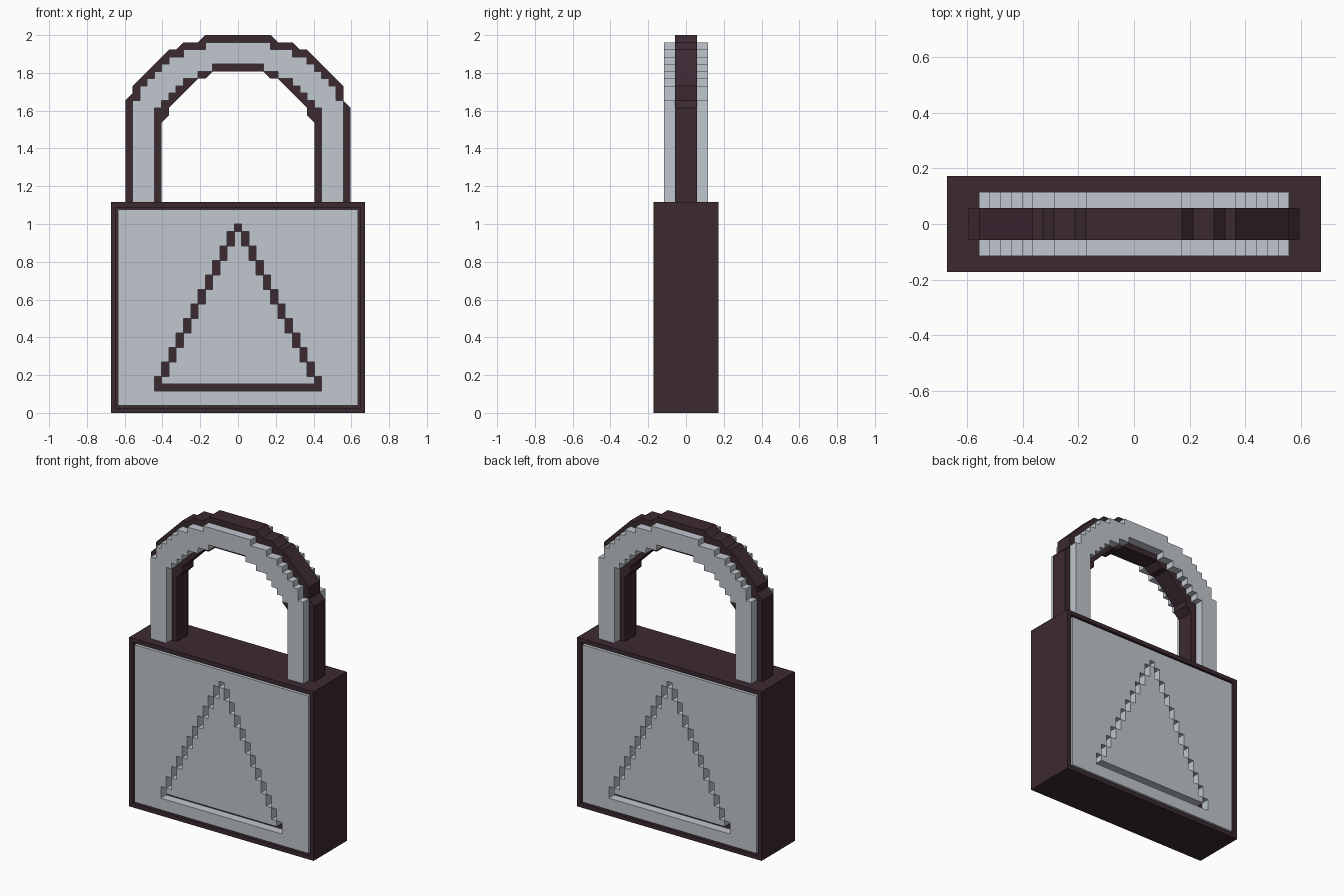
import bpy, bmesh
from mathutils import Vector

if "Cube" in bpy.data.objects:
    bpy.data.objects.remove(bpy.data.objects["Cube"])

U = 2 / 52  # grid cell: the whole padlock is 52 cells tall


def material(name, rgb):
    m = bpy.data.materials.new(name)
    m.diffuse_color = (*rgb, 1)
    m.use_nodes = True
    m.node_tree.nodes["Principled BSDF"].inputs["Base Color"].default_value = m.diffuse_color
    return m


DARK = material("dark_metal", (0.045, 0.023, 0.031))
LIGHT = material("light_metal", (0.53, 0.57, 0.62))


def add_object(name, bm, mat, mirror=(False, False, False)):
    bmesh.ops.recalc_face_normals(bm, faces=bm.faces)
    mesh = bpy.data.meshes.new(name)
    bm.to_mesh(mesh)
    bm.free()
    mesh.materials.append(mat)
    ob = bpy.data.objects.new(name, mesh)
    bpy.context.collection.objects.link(ob)
    if any(mirror):
        mod = ob.modifiers.new("mirror", 'MIRROR')
        mod.use_axis = mirror
        mod.merge_threshold = 0.0005
    return ob


def prism(name, outline, y0, y1, mat, mirror=(False, False, False)):
    """Extrude an (x, z) outline in cells from y0 to y1; seam walls on x = 0 are dropped if mirrored."""
    bm = bmesh.new()
    face = bm.faces.new([bm.verts.new((x * U, y0 * U, z * U)) for x, z in outline])
    ext = bmesh.ops.extrude_face_region(bm, geom=[face], use_keep_orig=True)["geom"]
    bmesh.ops.translate(bm, vec=(0, (y1 - y0) * U, 0),
                        verts=[g for g in ext if isinstance(g, bmesh.types.BMVert)])
    bmesh.ops.recalc_face_normals(bm, faces=bm.faces)
    if mirror[0]:
        seam = [f for f in bm.faces if all(abs(v.co.x) < 1e-6 for v in f.verts)]
        bmesh.ops.delete(bm, geom=seam, context='FACES')
    return add_object(name, bm, mat, mirror)


def stairs(steps):
    """Turn (x0, x1, z) treads into stepped outline points."""
    return [p for x0, x1, z in steps for p in ((x0, z), (x1, z))]


# Body: dark box with a recessed panel on front and back
bm = bmesh.new()
bmesh.ops.create_cube(bm, size=1)
for v in bm.verts:
    v.co = Vector((v.co.x * 35, v.co.y * 9, (v.co.z + 0.5) * 29)) * U
panels = [f for f in bm.faces if abs(f.normal.y) > 0.9]
bmesh.ops.inset_individual(bm, faces=panels, thickness=U, depth=0)
bmesh.ops.inset_individual(bm, faces=panels, thickness=0, depth=-1.5 * U)
add_object("lock_body", bm, DARK)

# Light face plates, cut by a stepped triangular groove
outer = [(0, 26), (0.5, 26)] + stairs([(k - 0.5, k + 0.5, 27 - 2 * k) for k in range(1, 12)])
plate = [(0, 1), (16.5, 1), (16.5, 28), (0, 28)] + outer + [(11.5, 3), (0, 3)]
prism("face_plate", plate, -4.5, -3, LIGHT, (True, True, False))

inner = [(0, 25), (0.5, 25)] + stairs([(k - 0.5, k + 0.5, 25 - 2 * k) for k in range(1, 11)])
prism("face_triangle", inner + [(10.5, 4), (0, 4)], -4.5, -3, LIGHT, (True, True, False))

# Dark shackle core with chamfered corners (one shoulder is a cell lower on the right)
arch_out = [(9.5, 50), (8.5, 50), (7.5, 51), (5.5, 51), (4.5, 52)]
arch_in = [(10.5, 28.5), (10.5, 40), (9.5, 41), (9.5, 42), (5.5, 46), (4.5, 46), (3.5, 47)]


def flip(points):
    return [(-x, z) for x, z in reversed(points)]


core = ([(15.5, 28.5), (15.5, 42), (14.5, 43), (14.5, 45)] + arch_out + flip(arch_out)
        + [(-14.5, 45), (-14.5, 44), (-15.5, 43), (-15.5, 28.5)]
        + flip(arch_in)[::-1] + arch_in[::-1])
# inner edge runs up the left leg and down the right leg
core = core[:-2 * len(arch_in)] + [(-x, z) for x, z in arch_in] + arch_in[::-1]
prism("shackle_core", core, -1.5, 1.5, DARK)

# Light stepped shackle, thicker than the core
top = stairs([(0, 4.5, 51), (4.5, 7.5, 50), (7.5, 9.5, 49), (9.5, 10.5, 48),
              (10.5, 11.5, 47), (11.5, 12.5, 46), (12.5, 13.5, 45), (13.5, 14.5, 43)])
under = stairs([(0, 3.5, 48), (3.5, 5.5, 47), (5.5, 7.5, 46), (7.5, 8.5, 45),
                (8.5, 9.5, 44), (9.5, 10.5, 43), (10.5, 11.5, 42)])
prism("shackle_band", top + [(14.5, 28.5), (11.5, 28.5)] + under[::-1], -3, 3,
      LIGHT, (True, False, False))
